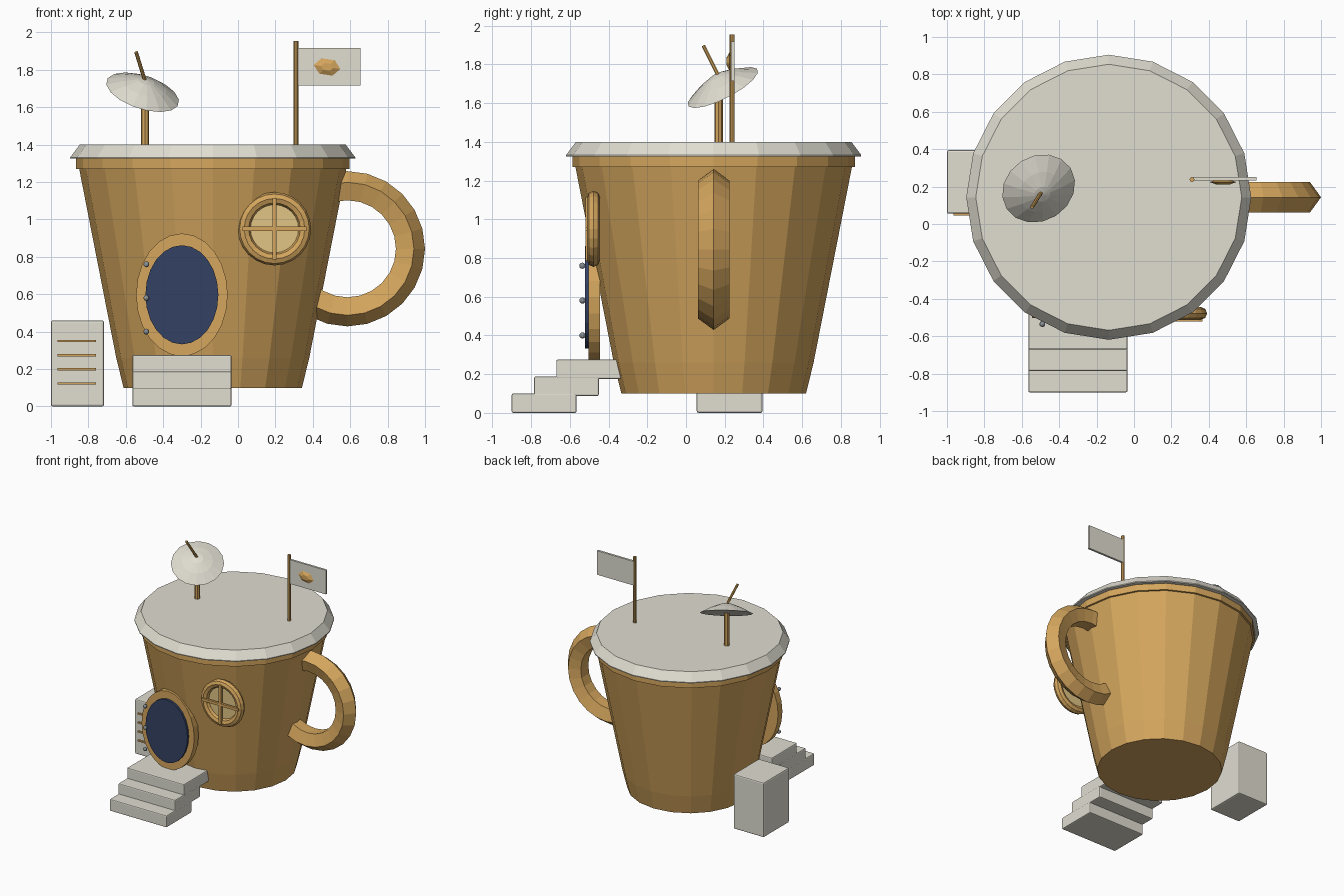
import bpy, bmesh
from math import pi, sin, cos
from mathutils import Vector, Matrix

if "Cube" in bpy.data.objects:
    bpy.data.objects.remove(bpy.data.objects["Cube"])


def material(name, rgb):
    m = bpy.data.materials.new(name)
    m.use_nodes = True
    m.diffuse_color = (*rgb, 1)
    m.node_tree.nodes["Principled BSDF"].inputs["Base Color"].default_value = (*rgb, 1)
    return m


BROWN = material("warm brown", (0.66, 0.38, 0.11))
CREAM = material("pale cream", (0.75, 0.73, 0.64))
PANE = material("pale yellow", (0.76, 0.56, 0.24))
NAVY = material("dark navy", (0.033, 0.054, 0.127))
STEEL = material("steel grey", (0.25, 0.28, 0.3))

CUP_X, CUP_Y = -0.135, 0.143


def finish(name, bm, mat, matrix=Matrix()):
    bm.transform(matrix)
    bmesh.ops.recalc_face_normals(bm, faces=bm.faces)
    mesh = bpy.data.meshes.new(name)
    bm.to_mesh(mesh)
    bm.free()
    mesh.materials.append(mat)
    obj = bpy.data.objects.new(name, mesh)
    bpy.context.collection.objects.link(obj)
    return obj


def lathe(name, profile, sides, mat, matrix):
    """Closed solid of revolution about z from (radius, height) pairs."""
    bm = bmesh.new()
    rings = [[bm.verts.new((r * cos(2 * pi * i / sides), r * sin(2 * pi * i / sides), z))
              for i in range(sides)] for r, z in profile]
    for a, b in zip(rings, rings[1:]):
        for i in range(sides):
            j = (i + 1) % sides
            bm.faces.new((a[i], a[j], b[j], b[i]))
    bm.faces.new(rings[0])
    bm.faces.new(rings[-1])
    return finish(name, bm, mat, matrix)


def ring(name, major, minor, segments, sides, mat, centre):
    """Faceted ring facing the front, with one cross-section corner pointing outward."""
    bm = bmesh.new()
    loops = []
    for i in range(segments):
        t = 2 * pi * i / segments
        loops.append([])
        for k in range(sides):
            a = 2 * pi * k / sides
            r = major + minor * cos(a)
            loops[-1].append(bm.verts.new((r * cos(t), minor * sin(a), r * sin(t))))
    for i in range(segments):
        a, b = loops[i], loops[(i + 1) % segments]
        for k in range(sides):
            n = (k + 1) % sides
            bm.faces.new((a[k], a[n], b[n], b[k]))
    return finish(name, bm, mat, Matrix.Translation(centre))


def box(name, low, high, mat, bevel=0):
    low, high = Vector(low), Vector(high)
    bm = bmesh.new()
    bmesh.ops.create_cube(bm, size=1)
    size = high - low
    obj = finish(name, bm, mat, Matrix.Translation((low + high) / 2) @ Matrix.Diagonal((*size, 1)))
    if bevel:
        mod = obj.modifiers.new("bevel", "BEVEL")
        mod.width = bevel
        mod.segments = 2
    return obj


def rod(name, start, end, radius, mat, sides=8):
    start, end = Vector(start), Vector(end)
    axis = end - start
    turn = axis.to_track_quat("Z", "Y").to_matrix().to_4x4()
    return lathe(name, [(radius, 0), (radius, axis.length)], sides, mat,
                 Matrix.Translation(start) @ turn)


def front_disc(name, centre, half_w, half_h, depth, mat, sides=24):
    """Elliptical plate whose front lies at the centre and which runs back by depth."""
    place = (Matrix.Translation(centre) @ Matrix.Diagonal((half_w, 1, half_h, 1))
             @ Matrix.Rotation(-pi / 2, 4, "X"))
    return lathe(name, [(1, 0), (1, depth)], sides, mat, place)


# Cup body with base band and rim, then the lid
on_cup = Matrix.Translation((CUP_X, CUP_Y, 0))
lathe("cup_body", [(0.477, 0.1), (0.516, 0.26), (0.714, 1.27), (0.73, 1.27), (0.73, 1.33)],
      20, BROWN, on_cup)
lathe("cup_lid", [(0.762, 1.325), (0.762, 1.332), (0.711, 1.4)], 20, CREAM, on_cup)

# Handle
ring("cup_handle", 0.329, 0.086, 24, 5, BROWN, (0.585, CUP_Y, 0.843))

# Door, frame and hinges
front_disc("door_frame", (-0.3, -0.503, 0.597), 0.245, 0.328, 0.058, BROWN)
front_disc("door", (-0.3, -0.522, 0.597), 0.195, 0.265, 0.03, NAVY)
for i in range(3):
    bm = bmesh.new()
    bmesh.ops.create_uvsphere(bm, u_segments=10, v_segments=6, radius=0.016)
    finish(f"door_hinge_{i + 1}", bm, STEEL, Matrix.Translation((-0.49, -0.535, 0.4 + 0.18 * i)))

# Round window with crossbars
WX, WZ = 0.195, 0.95
ring("window_frame", 0.162, 0.034, 24, 8, BROWN, (WX, -0.478, WZ))
front_disc("window_pane", (WX, -0.48, WZ), 0.162, 0.162, 0.015, PANE)
box("window_bar_upright", (WX - 0.011, -0.52, WZ - 0.165), (WX + 0.011, -0.5, WZ + 0.165), BROWN)
box("window_bar_level", (WX - 0.17, -0.52, WZ - 0.011), (WX + 0.17, -0.5, WZ + 0.011), BROWN)

# Entrance steps
for i in range(3):
    y = -0.9 + 0.115 * i
    z = 0.0875 * i
    box(f"step_{i + 1}", (-0.565, y, z), (-0.035, y + 0.335, z + 0.1), CREAM, 0.008)

# Side cabinet with vents
box("cabinet", (-1, 0.055, 0), (-0.716, 0.395, 0.46), CREAM, 0.01)
for i in range(4):
    z = 0.123 + 0.0755 * i
    box(f"cabinet_vent_{i + 1}", (-0.965, 0.045, z - 0.006), (-0.758, 0.06, z + 0.006), BROWN)

# Dish on a post with a feed rod
normal = Vector((0.28, -0.44, 0.855))
tilt = normal.to_track_quat("Z", "Y").to_matrix().to_4x4()
rod("dish_post", (-0.497, 0.168, 1.39), (-0.497, 0.168, 1.7), 0.022, BROWN)
lathe("dish", [(0.203, 0), (0.12, 0.042), (0.045, 0.07), (0.006, 0.076)], 16, CREAM,
      Matrix.Translation((-0.51, 0.19, 1.68)) @ tilt)
rod("dish_feed", (-0.497, 0.168, 1.74), (-0.545, 0.09, 1.895), 0.01, BROWN)

# Flag with a faceted bean badge
rod("flag_pole", (0.31, 0.238, 1.39), (0.31, 0.238, 1.955), 0.013, BROWN)
box("flag", (0.315, 0.232, 1.715), (0.655, 0.25, 1.917), CREAM)
bean = (Matrix.Translation((0.476, 0.226, 1.815)) @ Matrix.Rotation(0.15, 4, "Y")
        @ Matrix.Diagonal((0.072, 1, 0.048, 1)) @ Matrix.Rotation(pi / 2, 4, "X"))
lathe("flag_badge", [(0.7, -0.006), (1, 0.002), (0.45, 0.016)], 6, BROWN, bean)
